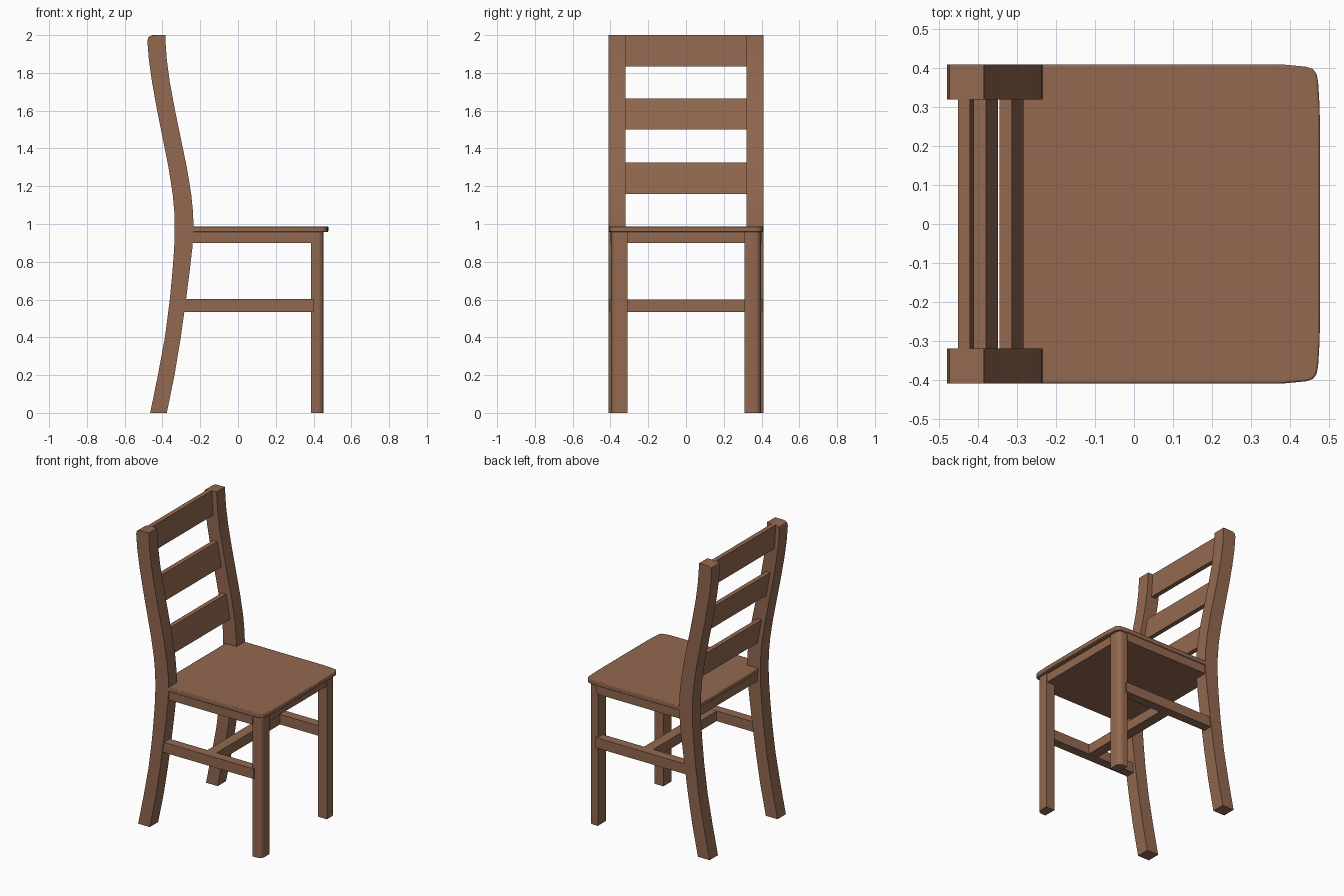
import bpy, bmesh, math

if "Cube" in bpy.data.objects:
    bpy.data.objects.remove(bpy.data.objects["Cube"])

wood = bpy.data.materials.new("brown wood")
wood.diffuse_color = (0.29, 0.14, 0.08, 1)
wood.use_nodes = True
wood.node_tree.nodes["Principled BSDF"].inputs["Base Color"].default_value = wood.diffuse_color


def prism(name, pts, axis, lo, hi, bevel=0, smooth=False):
    """Extrude a 2D outline: axis 'y' takes (x, z) points, axis 'z' takes (x, y)."""
    bm = bmesh.new()
    place = (lambda a, b, t: (a, t, b)) if axis == 'y' else (lambda a, b, t: (a, b, t))
    low = [bm.verts.new(place(a, b, lo)) for a, b in pts]
    high = [bm.verts.new(place(a, b, hi)) for a, b in pts]
    n = len(pts)
    bm.faces.new(low)
    bm.faces.new(high[::-1])
    for i in range(n):
        j = (i + 1) % n
        bm.faces.new((low[j], low[i], high[i], high[j]))
    bmesh.ops.recalc_face_normals(bm, faces=bm.faces[:])
    me = bpy.data.meshes.new(name)
    bm.to_mesh(me)
    bm.free()
    me.materials.append(wood)
    ob = bpy.data.objects.new(name, me)
    bpy.context.collection.objects.link(ob)
    if bevel:
        mod = ob.modifiers.new("edge rounding", 'BEVEL')
        mod.width, mod.segments = bevel, 2
        mod.limit_method, mod.angle_limit = 'ANGLE', math.radians(50)
    if smooth:
        bpy.ops.object.select_all(action='DESELECT')
        ob.select_set(True)
        bpy.context.view_layer.objects.active = ob
        bpy.ops.object.shade_smooth_by_angle(angle=math.radians(50 if bevel else 35))
    return ob


def box(name, x0, x1, y0, y1, z0, z1):
    return prism(name, [(x0, z0), (x1, z0), (x1, z1), (x0, z1)], 'y', min(y0, y1), max(y0, y1))


def arc(cx, cy, r, a0, a1, n=5):
    return [(cx + r * math.cos(math.radians(a0 + (a1 - a0) * i / n)),
             cy + r * math.sin(math.radians(a0 + (a1 - a0) * i / n))) for i in range(n + 1)]


# curved back posts: (z, rear x, front x)
curve = [(0, -.465, -.377), (.2, -.424, -.336), (.4, -.387, -.303), (.6, -.361, -.275),
         (.75, -.347, -.256), (.87, -.338, -.242), (.97, -.335, -.235), (1.06, -.337, -.238),
         (1.16, -.346, -.248), (1.3, -.368, -.271), (1.45, -.398, -.302), (1.6, -.428, -.333),
         (1.75, -.455, -.361), (1.87, -.472, -.377), (1.97, -.480, -.384)]
profile = ([(f, z) for z, r, f in curve] + [(-.385, 2.0), (-.455, 1.999), (-.474, 1.99)]
           + [(r, z) for z, r, f in reversed(curve)])

for side, s in (("left", -1), ("right", 1)):
    lo, hi = sorted((s * .32, s * .41))
    prism(side + "_back_post", profile, 'y', lo, hi, smooth=True)
    # front leg with rounded outer corner
    leg = [(.387, .31), (.453, .31)] + arc(.421, .364, .032, 0, 90) + [(.387, .396)]
    prism(side + "_front_leg", [(x, s * y) for x, y in leg], 'z', 0, .962, smooth=True)
    # side stretcher
    box(side + "_stretcher", -.30, .40, s * .342, s * .404, .533, .602)

# solid apron block beneath the seat
frame = [(-.315, -.33), (-.27, -.33), (-.27, -.403), (.39, -.403), (.39, -.35), (.445, -.35)]
prism("apron", frame + [(x, -y) for x, y in reversed(frame)], 'z', .90, .958)
# stretcher joining the two side stretchers
box("middle_stretcher", .008, .078, -.345, .345, .534, .601)

# seat: notched around the posts, with rounded front corners and a slightly bowed front
half = [(.478, .20), (.477, .30), (.473, .365), (.469, .385), (.46, .398), (.442, .404), (.38, .41),
        (-.242, .41), (-.242, .325), (-.32, .325)]
seat = half + [(x, -y) for x, y in reversed(half)]
prism("seat", seat, 'z', .958, .988, bevel=.005, smooth=True)

# back slats leaning with the posts: (bottom z, top z, rear x at bottom, rear x at top)
for i, (z0, z1, b, t) in enumerate([(1.16, 1.325, -.315, -.345), (1.5, 1.665, -.380, -.411),
                                    (1.835, 2.0, -.442, -.452)]):
    prism(f"back_slat_{i + 1}", [(b, z0), (b + .031, z0), (t + .031, z1), (t, z1)], 'y', -.33, .33)
